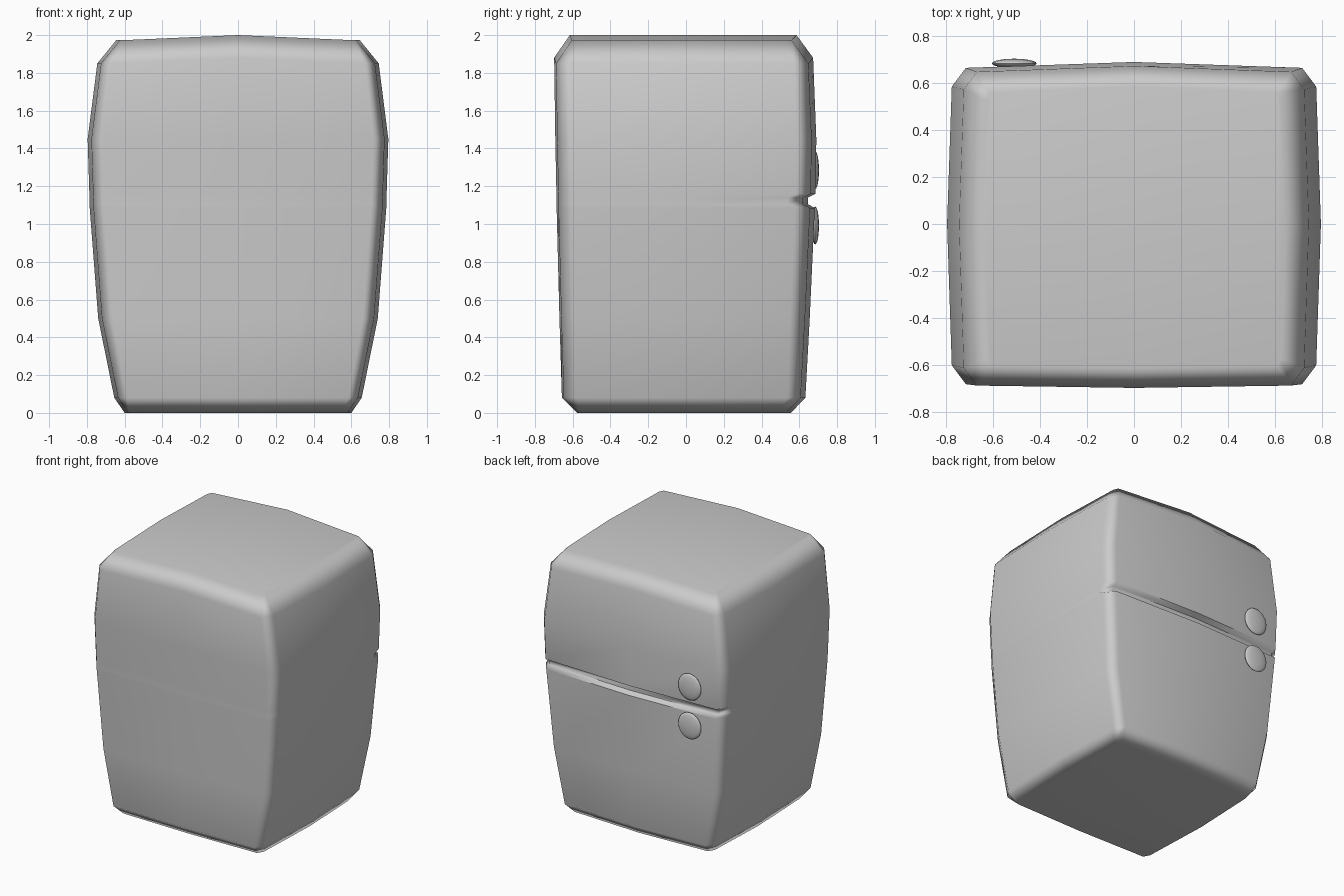
import bpy, bmesh, math

if "Cube" in bpy.data.objects:
    bpy.data.objects.remove(bpy.data.objects["Cube"])


def finish(bm, name, angle):
    bmesh.ops.recalc_face_normals(bm, faces=bm.faces[:])
    me = bpy.data.meshes.new(name)
    bm.to_mesh(me)
    bm.free()
    ob = bpy.data.objects.new(name, me)
    bpy.context.collection.objects.link(ob)
    bpy.ops.object.select_all(action='DESELECT')
    ob.select_set(True)
    bpy.context.view_layer.objects.active = ob
    bpy.ops.object.shade_smooth_by_angle(angle=math.radians(angle))
    return ob


def ring(z, w, yf, yb, c, lift):
    # Bowed rectangle with chamfered corners; lift raises the centre line
    half = [(w - c, yf + .01), (w - .02, yf + .01 + c), (w, 0),
            (w - .02, yb - .025 - c), (w - c, yb - .025)]
    pts = [(0, yf, z + lift)] + [(x, y, z) for x, y in half]
    pts += [(0, yb, z + lift)] + [(-x, y, z) for x, y in reversed(half)]
    return pts


# Cabinet levels: z, half width, front y, back y, corner chamfer, centre lift
levels = [
    (0.00, .60, -.575, .555, .045, 0),
    (0.08, .655, -.657, .632, .07, 0),
    (0.50, .74, -.67, .655, .08, 0),
    (1.085, .785, -.685, .682, .08, 0),
    (1.105, .785, -.685, .645, .08, 0),   # groove between the doors
    (1.14, .786, -.685, .645, .08, 0),
    (1.16, .787, -.686, .686, .08, 0),
    (1.45, .796, -.692, .69, .08, 0),
    (1.85, .745, -.698, .673, .075, .03),
    (1.973, .645, -.615, .585, .035, .027),
]
bm = bmesh.new()
rings = [[bm.verts.new(p) for p in ring(*lv)] for lv in levels]
n = len(rings[0])
for a, b in zip(rings, rings[1:]):
    for i in range(n):
        j = (i + 1) % n
        bm.faces.new((a[i], a[j], b[j], b[i]))
bm.faces.new(rings[0])
top = rings[-1]
bm.faces.new(top[:n // 2 + 1])
bm.faces.new(top[n // 2:] + top[:1])
body = finish(bm, "fridge_body", 60)
body.modifiers.new("weighted_normals", 'WEIGHTED_NORMAL').keep_sharp = True

# Button-like door handles
for name, z in (("upper_door_handle", 1.285), ("lower_door_handle", .992)):
    bm = bmesh.new()
    bmesh.ops.create_uvsphere(bm, u_segments=24, v_segments=12, radius=1)
    for v in bm.verts:
        x, y, h = v.co
        v.co = (-.51 + x * .095, .684 + h * .02, z + y * .1)
    finish(bm, name, 60)
